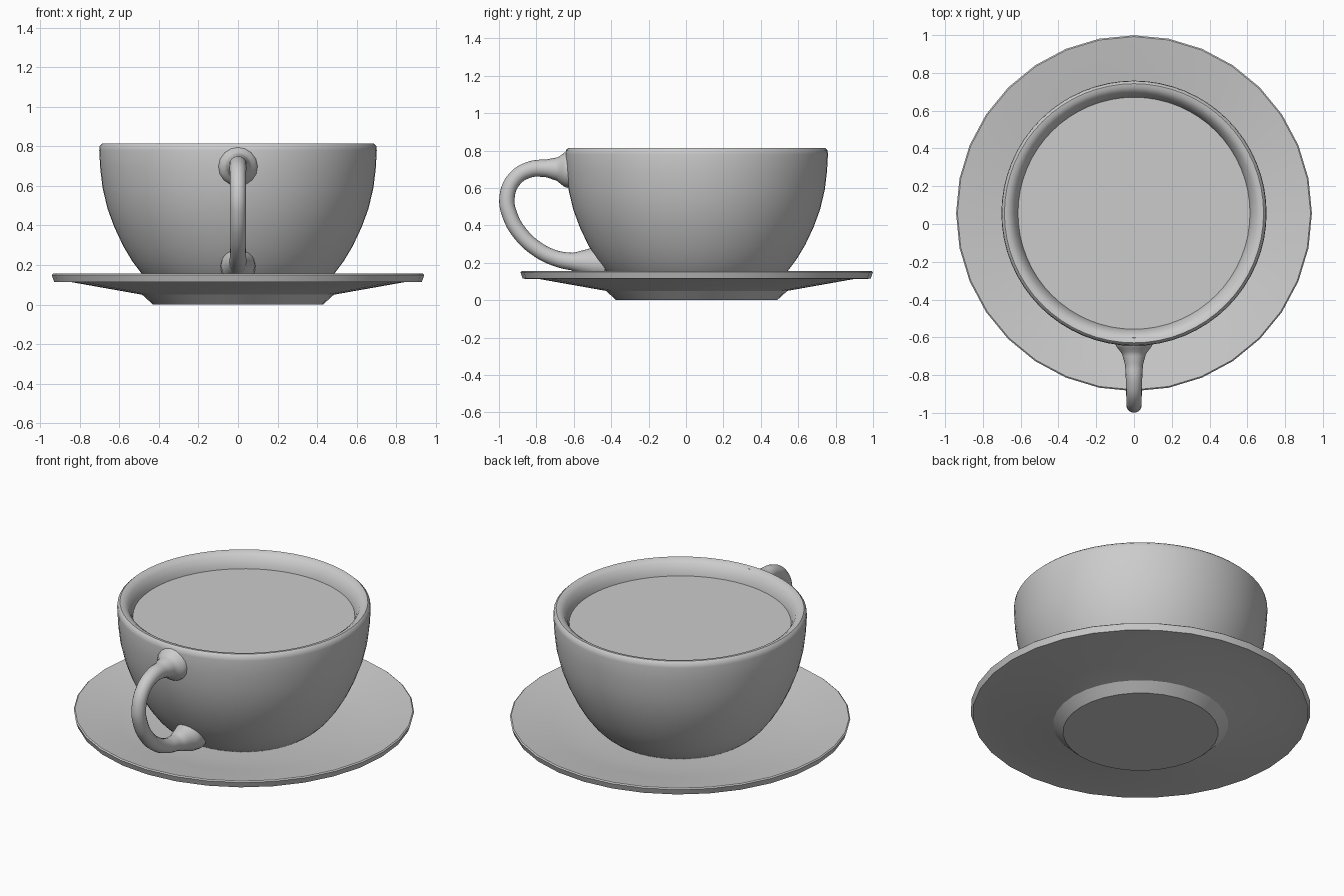
import bpy
import math

if "Cube" in bpy.data.objects:
    bpy.data.objects.remove(bpy.data.objects["Cube"])

CY = 0.057  # shared axis of cup and saucer


def lathe(name, profile, sides, sharp=30):
    """Revolve a (radius, z) profile; radius 0 becomes a pole."""
    verts, faces, rings = [], [], []
    for r, z in profile:
        count = 1 if r == 0 else sides
        rings.append([len(verts) + i for i in range(count)])
        for i in range(count):
            a = 2 * math.pi * i / sides
            verts.append((r * math.sin(a), CY + r * math.cos(a), z))
    for a, b in zip(rings, rings[1:]):
        for i in range(sides):
            j = (i + 1) % sides
            quad = [a[i % len(a)], a[j % len(a)], b[j % len(b)], b[i % len(b)]]
            faces.append(list(dict.fromkeys(quad)))
    mesh = bpy.data.meshes.new(name)
    mesh.from_pydata(verts, [], faces)
    obj = bpy.data.objects.new(name, mesh)
    bpy.context.collection.objects.link(obj)
    smooth(obj, sharp)
    return obj


def smooth(obj, angle):
    bpy.ops.object.select_all(action='DESELECT')
    obj.select_set(True)
    bpy.context.view_layer.objects.active = obj
    bpy.ops.object.shade_smooth_by_angle(angle=math.radians(angle))


# Saucer: flat foot, sloped underside, thin rim, shallow well
lathe("saucer", [(0, 0), (0.43, 0), (0.485, 0.05), (0.84, 0.113), (0.93, 0.115),
                 (0.942, 0.15), (0.935, 0.156), (0.71, 0.12), (0.52, 0.083),
                 (0, 0.078)], 32)

# Cup: outer bowl, rounded lip, inner bowl
lathe("cup", [(0, 0.079), (0.40, 0.08), (0.45, 0.12), (0.49, 0.16), (0.535, 0.22),
              (0.58, 0.295), (0.625, 0.39), (0.66, 0.485), (0.685, 0.59),
              (0.697, 0.69), (0.702, 0.78), (0.699, 0.803), (0.686, 0.815),
              (0.665, 0.812), (0.642, 0.795), (0.623, 0.76), (0.614, 0.73),
              (0.60, 0.60), (0.54, 0.40), (0.44, 0.22), (0.35, 0.14), (0, 0.13)],
      64, 40)

# Drink filling the cup
lathe("drink_surface", [(0.614, 0.73), (0, 0.73)], 64)

# Handle: tapered tube flaring into the cup wall at both ends (y, z, radius)
path = [(-0.60, 0.70, 0.11), (-0.645, 0.70, 0.095), (-0.69, 0.702, 0.062),
        (-0.75, 0.705, 0.047), (-0.83, 0.70, 0.043), (-0.915, 0.65, 0.041),
        (-0.957, 0.55, 0.041), (-0.94, 0.45, 0.041), (-0.885, 0.355, 0.041),
        (-0.80, 0.276, 0.041), (-0.70, 0.225, 0.042), (-0.61, 0.207, 0.047),
        (-0.55, 0.203, 0.065), (-0.49, 0.20, 0.085), (-0.43, 0.195, 0.09)]
curve = bpy.data.curves.new("handle", 'CURVE')
curve.dimensions = '3D'
curve.bevel_depth = 1.0
curve.bevel_resolution = 6
curve.resolution_u = 5
spline = curve.splines.new('BEZIER')
spline.bezier_points.add(len(path) - 1)
for p, (y, z, r) in zip(spline.bezier_points, path):
    p.co = (0, y, z)
    p.radius = r
    p.handle_left_type = p.handle_right_type = 'AUTO'
handle = bpy.data.objects.new("handle", curve)
bpy.context.collection.objects.link(handle)
bpy.ops.object.select_all(action='DESELECT')
handle.select_set(True)
bpy.context.view_layer.objects.active = handle
bpy.ops.object.convert(target='MESH')
smooth(bpy.context.view_layer.objects.active, 60)
